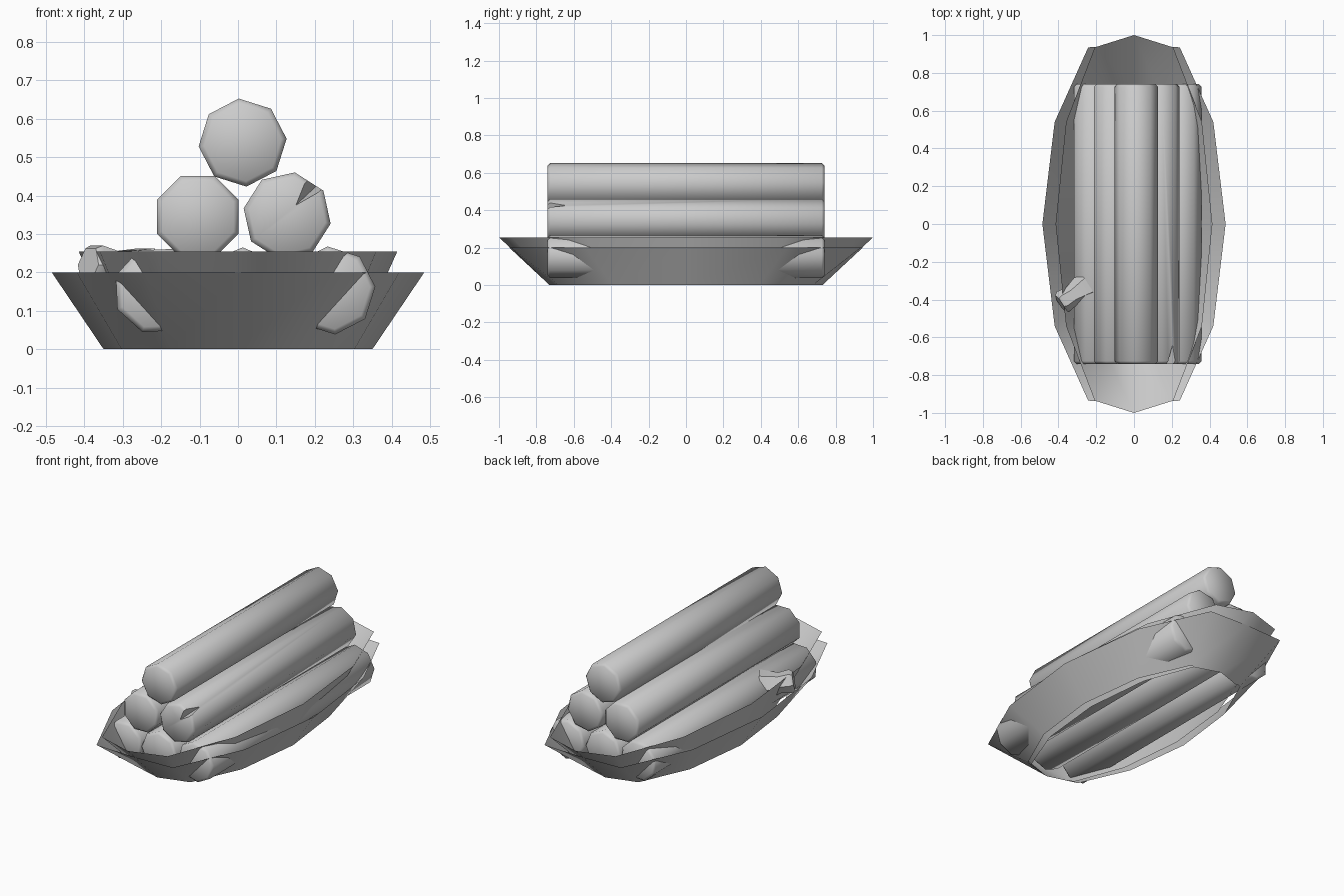
import bpy, bmesh
from math import sin, cos, pi, radians
from mathutils import Vector

if "Cube" in bpy.data.objects:
    bpy.data.objects.remove(bpy.data.objects["Cube"])


def make_object(name, bm, smooth_angle=50):
    bmesh.ops.recalc_face_normals(bm, faces=bm.faces)
    me = bpy.data.meshes.new(name)
    bm.to_mesh(me)
    bm.free()
    ob = bpy.data.objects.new(name, me)
    bpy.context.collection.objects.link(ob)
    if smooth_angle:
        bpy.ops.object.select_all(action='DESELECT')
        ob.select_set(True)
        bpy.context.view_layer.objects.active = ob
        bpy.ops.object.shade_smooth_by_angle(angle=radians(smooth_angle))
    return ob


def loft(name, rings, cap=True, smooth_angle=50):
    bm = bmesh.new()
    loops = [[bm.verts.new(p) for p in ring] for ring in rings]
    n = len(loops[0])
    for a, b in zip(loops, loops[1:]):
        for i in range(n):
            j = (i + 1) % n
            bm.faces.new((a[i], a[j], b[j], b[i]))
    if cap:
        bm.faces.new(loops[0])
        bm.faces.new(loops[-1])
    return make_object(name, bm, smooth_angle)


# Tray walls: two open, flared twelve-sided bands
def oval(rx, ry, tip, z):
    pts = []
    for k in range(12):
        a = k * pi / 6
        y = ry * sin(a)
        pts.append((rx * cos(a), max(-tip, min(tip, y)), z))
    return pts


loft("outer_wall", [oval(0.35, 0.785, 0.73, 0), oval(0.485, 1.08, 0.945, 0.2)], False)
loft("inner_wall", [oval(0.30, 0.785, 0.73, 0), oval(0.415, 1.08, 1.0, 0.255)], False)


# Logs: eight-sided with chamfered ends
def log(name, x, z, first_angle, r=0.115, half=0.74):
    def ring(y, rad):
        return [(x + rad * cos(radians(first_angle + 45 * k)), y,
                 z + rad * sin(radians(first_angle + 45 * k))) for k in range(8)]
    c = 0.014
    return loft(name, [ring(-half, r - c), ring(-half + c, r),
                       ring(half - c, r), ring(half, r - c)])


log("bottom_log_left", -0.21, 0.153, 70)
log("bottom_log_middle", 0.012, 0.15, 90)
log("bottom_log_right", 0.243, 0.153, 95)
log("middle_log_left", -0.105, 0.345, 67.5)
split_log = log("middle_log_right", 0.128, 0.347, 80)
log("top_log", 0.012, 0.538, 95)

# Split in the end of one log
cutter = loft("split_cutter",
              [[(0.14, -0.76, 0.365), (0.245, -0.76, 0.425), (0.18, -0.76, 0.465)],
               [(0.215, -0.62, 0.435), (0.225, -0.62, 0.44), (0.21, -0.62, 0.45)]],
              smooth_angle=0)
cutter.hide_render = True
cutter.hide_viewport = True
cut = split_log.modifiers.new("split", 'BOOLEAN')
cut.operation = 'DIFFERENCE'
cut.solver = 'EXACT'
cut.object = cutter

# Branch stub on the left log
start, end = Vector((-0.25, -0.33, 0.19)), Vector((-0.39, -0.42, 0.22))
turn = (end - start).to_track_quat('Z', 'Y')


def branch_ring(t, r):
    return [start.lerp(end, t) + turn @ Vector((r * cos(k * pi / 3), r * sin(k * pi / 3), 0))
            for k in range(6)]


loft("branch_stub", [branch_ring(0, 0.085), branch_ring(0.55, 0.055),
                     branch_ring(0.9, 0.062), branch_ring(1, 0.05)])
